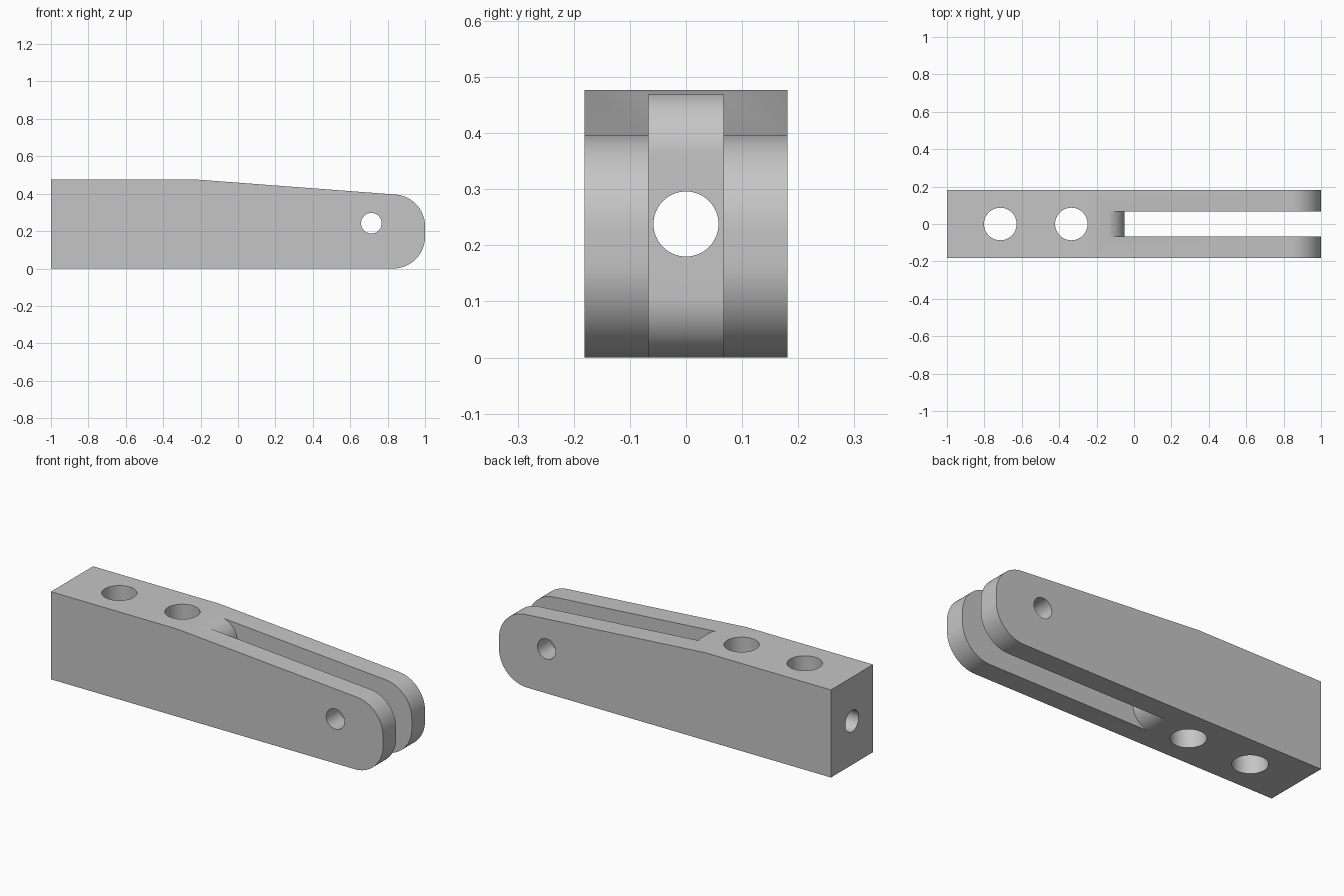
import bpy
import bmesh
from math import radians, sin, cos, pi

cube = bpy.data.objects.get("Cube")
if cube:
    bpy.data.objects.remove(cube, do_unlink=True)

HALF_WIDTH, SLOT_HALF, HEIGHT = 0.181, 0.067, 0.477

grey = bpy.data.materials.new("plain grey")
grey.use_nodes = True
grey.diffuse_color = (0.56, 0.56, 0.56, 1)
grey.node_tree.nodes["Principled BSDF"].inputs["Base Color"].default_value = (0.56, 0.56, 0.56, 1)


def arc(cx, cz, r, start, end, steps=20):
    angles = [radians(start + (end - start) * i / steps) for i in range(steps + 1)]
    return [(cx + r * cos(a), cz + r * sin(a)) for a in angles]


def prism(name, points, half_depth, axis="y", centre=0):
    """Extrude a closed 2D outline symmetrically along one axis."""
    place = {
        "x": lambda u, v, d: (d, u, v),
        "y": lambda u, v, d: (u, d, v),
        "z": lambda u, v, d: (u, v, d),
    }[axis]
    bm = bmesh.new()
    low = [bm.verts.new(place(u, v, centre - half_depth)) for u, v in points]
    high = [bm.verts.new(place(u, v, centre + half_depth)) for u, v in points]
    bm.faces.new(low)
    bm.faces.new(high)
    for i in range(len(points)):
        j = (i + 1) % len(points)
        bm.faces.new((low[i], low[j], high[j], high[i]))
    bmesh.ops.recalc_face_normals(bm, faces=bm.faces)
    mesh = bpy.data.meshes.new(name)
    bm.to_mesh(mesh)
    bm.free()
    obj = bpy.data.objects.new(name, mesh)
    bpy.context.collection.objects.link(obj)
    obj.data.materials.append(grey)
    return obj


def hole(name, u, v, r, half_depth, axis, centre=0):
    return prism(name, arc(u, v, r, 0, 360, 64)[:-1], half_depth, axis, centre)


# Body: square rear block, tapering top, rounded nose
outline = [(-1, 0)]
outline += arc(0.83, 0.17, 0.17, -90, 0)
outline += arc(0.83, 0.226, 0.17, 0, 85.7)
outline += [(-0.24, HEIGHT), (-1, HEIGHT)]
body = prism("clevis_body", outline, HALF_WIDTH)

# Slot: open at the nose, ending on a wall with rounded top and bottom
slot = arc(-0.16, 0.109, 0.11, -90, 0) + arc(-0.16, 0.363, 0.11, 0, 90)
slot += [(-0.16, 0.7), (1.2, 0.7), (1.2, -0.2), (-0.16, -0.2)]

cutters = [
    prism("slot_cutter", slot, SLOT_HALF),
    hole("rear_bolt_cutter", -0.715, 0, 0.087, 1, "z"),
    hole("front_bolt_cutter", -0.335, 0, 0.087, 1, "z"),
    hole("pivot_pin_cutter", 0.713, 0.242, 0.055, 0.5, "y"),
    hole("long_bore_cutter", 0, 0.238, 0.058, 0.7, "x", -0.5),
]

bpy.ops.object.select_all(action="DESELECT")
bpy.context.view_layer.objects.active = body
body.select_set(True)
for cutter in cutters:
    cutter.hide_render = True
    mod = body.modifiers.new(cutter.name, "BOOLEAN")
    mod.operation = "DIFFERENCE"
    mod.solver = "EXACT"
    mod.object = cutter
    bpy.ops.object.modifier_apply(modifier=mod.name)
for cutter in cutters:
    bpy.data.objects.remove(cutter, do_unlink=True)

bpy.ops.object.shade_smooth_by_angle(angle=radians(30))
